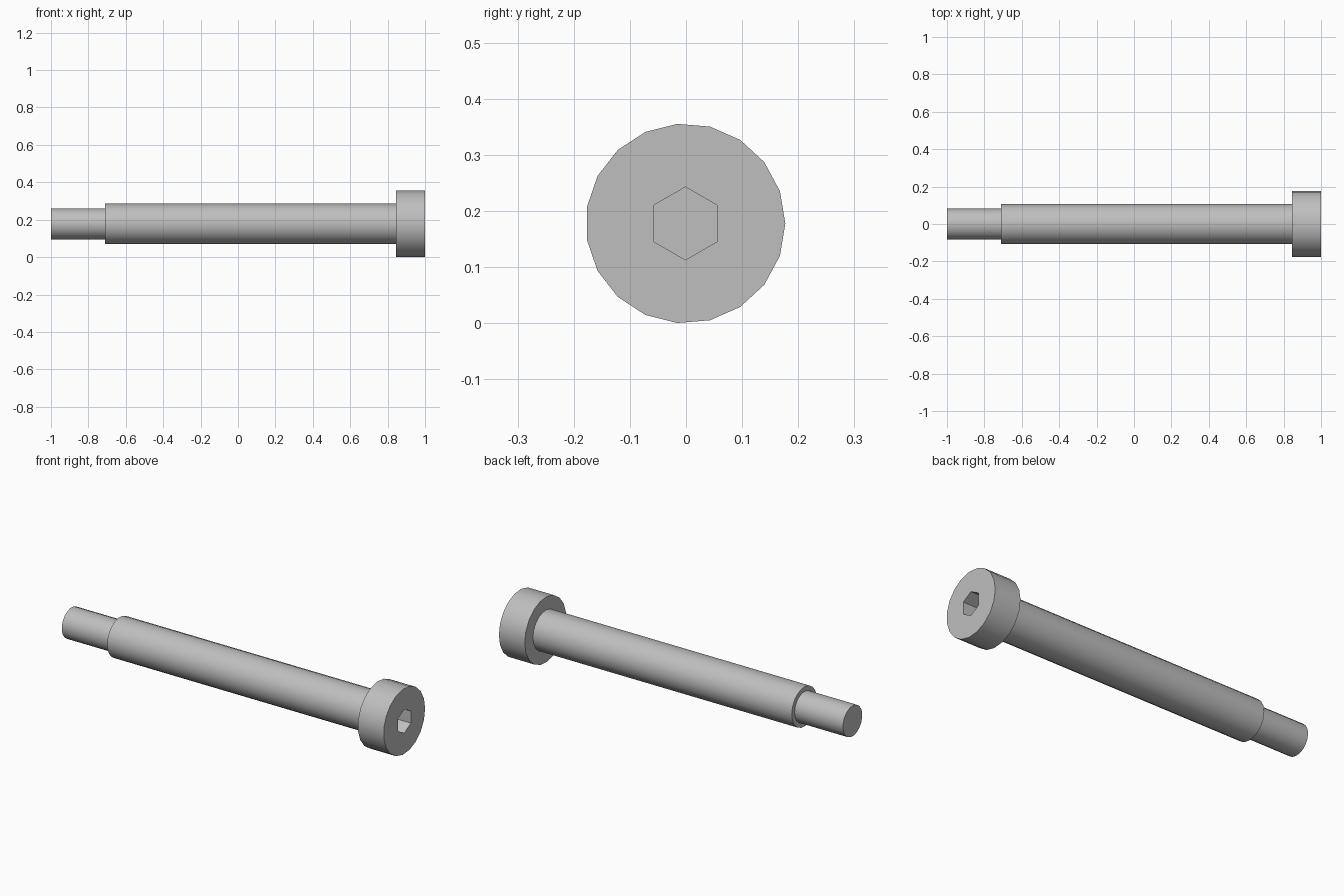
import bpy, bmesh, math

cube = bpy.data.objects.get("Cube")
if cube:
    bpy.data.objects.remove(cube, do_unlink=True)

SIDES = 19
AXIS_Y, AXIS_Z = -0.001, 0.178
TIP_R, SHANK_R, HEAD_R, SOCKET_R = 0.083, 0.108, 0.178, 0.065
TIP_X, SHOULDER_X, HEAD_X, END_X = -1.0, -0.71, 0.845, 1.0
SOCKET_DEPTH = 0.09

steel = bpy.data.materials.new("grey_steel")
steel.use_nodes = True
colour = (0.52, 0.52, 0.52, 1)
steel.diffuse_color = colour
steel.node_tree.nodes["Principled BSDF"].inputs["Base Color"].default_value = colour

bm = bmesh.new()


def ring(x, radius, sides, start=0.0):
    """Circle of vertices around the bolt axis."""
    angles = [start + math.tau * i / sides for i in range(sides)]
    return [bm.verts.new((x, AXIS_Y + radius * math.cos(a), AXIS_Z + radius * math.sin(a)))
            for a in angles]


def bridge(a, b):
    """Quads between two rings of equal count."""
    n = len(a)
    for i in range(n):
        j = (i + 1) % n
        bm.faces.new((a[i], a[j], b[j], b[i]))


def loop_edges(loop):
    return [bm.edges.get((v, loop[(i + 1) % len(loop)])) for i, v in enumerate(loop)]


# Turned body: narrow tip, shoulder, long shank, head
profile = [(TIP_X, TIP_R), (SHOULDER_X, TIP_R), (SHOULDER_X, SHANK_R),
           (HEAD_X, SHANK_R), (HEAD_X, HEAD_R), (END_X, HEAD_R)]
rings = [ring(x, r, SIDES) for x, r in profile]
for a, b in zip(rings, rings[1:]):
    bridge(a, b)
bm.faces.new(rings[0])

# Hexagonal socket sunk into the head
rim = ring(END_X, SOCKET_R, 6, math.pi / 6)
floor = ring(END_X - SOCKET_DEPTH, SOCKET_R, 6, math.pi / 6)
bridge(rim, floor)
bm.faces.new(floor)

# Flat head face around the socket
bmesh.ops.triangle_fill(bm, edges=loop_edges(rings[-1]) + loop_edges(rim),
                        use_beauty=True, normal=(1, 0, 0))
bmesh.ops.recalc_face_normals(bm, faces=bm.faces[:])

mesh = bpy.data.meshes.new("shoulder_bolt")
bm.to_mesh(mesh)
bm.free()
mesh.materials.append(steel)
bolt = bpy.data.objects.new("shoulder_bolt", mesh)
bpy.context.collection.objects.link(bolt)

# Smooth barrels with crisp rims
bpy.ops.object.select_all(action="DESELECT")
bolt.select_set(True)
bpy.context.view_layer.objects.active = bolt
bpy.ops.object.shade_smooth_by_angle(angle=math.radians(30))
